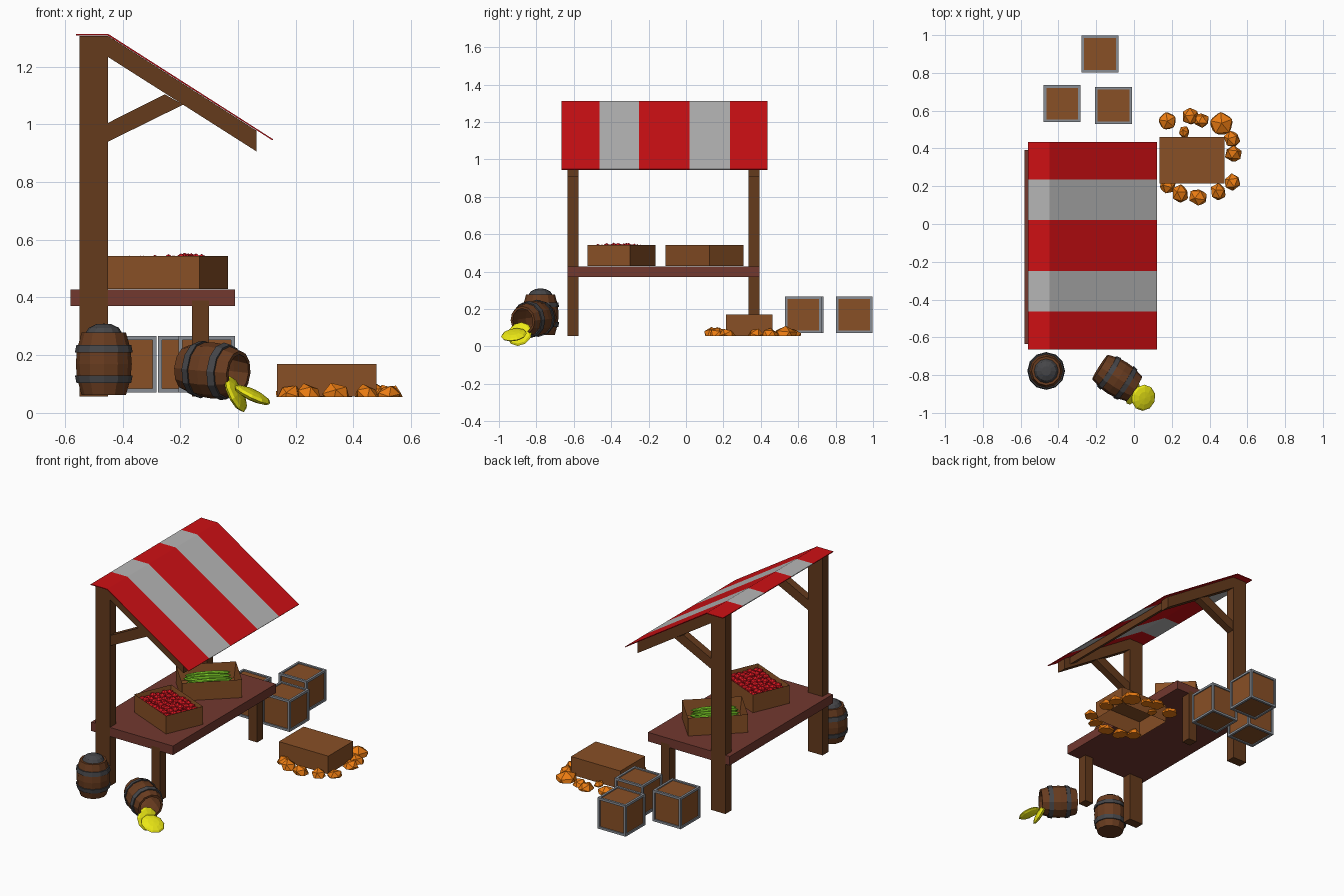
import bpy, bmesh, math, random
from mathutils import Vector, Matrix

if "Cube" in bpy.data.objects:
    bpy.data.objects.remove(bpy.data.objects["Cube"])

random.seed(4)


def mat(name, r, g, b):
    m = bpy.data.materials.new(name)
    m.diffuse_color = (r, g, b, 1)
    m.use_nodes = True
    m.node_tree.nodes["Principled BSDF"].inputs["Base Color"].default_value = m.diffuse_color
    return m


TIMBER = mat("timber", .13, .043, .012)
TABLE = mat("table_wood", .17, .04, .028)
CRATE = mat("crate_wood", .25, .08, .019)
BARREL = mat("barrel_wood", .14, .045, .014)
IRON = mat("iron", .06, .06, .065)
FRAME = mat("frame_grey", .25, .27, .3)
RED = mat("red_cloth", .62, .005, .007)
PALE = mat("pale_cloth", .47, .47, .47)
TOMATO = mat("tomato_red", .7, .008, .015)
GREEN = mat("green", .2, .6, .02)
ORANGE = mat("orange", .83, .2, .006)
YELLOW = mat("yellow", .86, .83, .008)


def finish(name, bm, material, matrix=Matrix()):
    bmesh.ops.recalc_face_normals(bm, faces=bm.faces)
    me = bpy.data.meshes.new(name)
    bm.to_mesh(me)
    bm.free()
    me.materials.append(material)
    ob = bpy.data.objects.new(name, me)
    ob.matrix_world = matrix
    bpy.context.collection.objects.link(ob)
    return ob


def add_box(bm, x0, x1, y0, y1, z0, z1):
    m = Matrix.Translation(((x0 + x1) / 2, (y0 + y1) / 2, (z0 + z1) / 2))
    bmesh.ops.create_cube(bm, size=1, matrix=m @ Matrix.Diagonal((x1 - x0, y1 - y0, z1 - z0, 1)))


def box(name, dims, material):
    bm = bmesh.new()
    add_box(bm, *dims)
    return finish(name, bm, material)


def prism(name, pts, y0, y1, material):
    """Extrude an (x, z) outline along y."""
    bm = bmesh.new()
    f = bm.faces.new([bm.verts.new((x, y0, z)) for x, z in pts])
    ext = bmesh.ops.extrude_face_region(bm, geom=[f])
    bmesh.ops.translate(bm, vec=(0, y1 - y0, 0),
                        verts=[v for v in ext["geom"] if isinstance(v, bmesh.types.BMVert)])
    return finish(name, bm, material)


def lathe(name, profile, material, matrix, sides=12):
    """Spin a closed (r, z) profile about z."""
    bm = bmesh.new()
    rings = []
    for r, z in profile:
        if r == 0:
            rings.append([bm.verts.new((0, 0, z))] * sides)
        else:
            rings.append([bm.verts.new((r * math.cos(2 * math.pi * i / sides),
                                        r * math.sin(2 * math.pi * i / sides), z)) for i in range(sides)])
    for a, b in zip(rings, rings[1:]):
        for i in range(sides):
            j = (i + 1) % sides
            bm.faces.new(list(dict.fromkeys((a[i], a[j], b[j], b[i]))))
    return finish(name, bm, material, matrix)


def aim(loc, axis):
    return Matrix.Translation(loc) @ Vector(axis).to_track_quat('Z', 'Y').to_matrix().to_4x4()


# posts, table legs, rafters and braces on both sides
for side, y0, y1 in (("left", -.634, -.575), ("right", .334, .393)):
    box(side + "_post", (-.55, -.45, y0, y1, .056, 1.306), TIMBER)
    box(side + "_table_leg", (-.16, -.10, y0, y1, .056, .39), TIMBER)
    prism(side + "_rafter", [(-.45, 1.306), (.064, .978), (.064, .906), (-.45, 1.233)], y0, y1, TIMBER)
    prism(side + "_brace", [(-.46, 1.0), (-.254, 1.104), (-.19, 1.068), (-.46, .935)],
          y0 + .005, y1 - .005, TIMBER)
prism("cross_beam", [(-.03, 1.036), (.02, 1.004), (.02, .955), (-.03, .987)], -.6, .36, TIMBER)
box("table_top", (-.58, -.01, -.634, .393, .37, .427), TABLE)

# striped awning
edges = [-.665, -.462, -.25, .02, .235, .435]
for i, (y0, y1) in enumerate(zip(edges, edges[1:])):
    prism("awning_stripe_%d" % (i + 1),
          [(-.562, 1.312), (-.448, 1.312), (.122, .948), (.12, .944), (-.45, 1.307), (-.562, 1.307)],
          y0, y1, PALE if i % 2 else RED)


# open produce crates
def open_crate(name, matrix, L=.345, W=.247, H=.114, t=.018):
    bm = bmesh.new()
    bmesh.ops.create_cube(bm, size=1, matrix=Matrix.Translation((0, 0, H / 2)) @ Matrix.Diagonal((L, W, H, 1)))
    top = max(bm.faces, key=lambda f: f.calc_center_median().z)
    bmesh.ops.inset_region(bm, faces=[top], thickness=t)
    bmesh.ops.translate(bm, verts=top.verts, vec=(0, 0, -H + t))
    return finish(name, bm, CRATE, matrix)


def placed(x, y, z, deg):
    return Matrix.Translation((x, y, z)) @ Matrix.Rotation(math.radians(deg), 4, 'Z')


red_m = placed(-.2425, -.345, .429, -23.4)
green_m = placed(-.271, .0985, .429, 43)
open_crate("tomato_crate", red_m)
open_crate("cucumber_crate", green_m)
open_crate("overturned_crate", Matrix.Translation((.307, .338, .17)) @ Matrix.Rotation(math.pi, 4, 'X'))

# tomatoes heaped in rows
bm = bmesh.new()
for i in range(9):
    for j in range(6):
        x, y = -.136 + i * .034, -.088 + j * .035
        z = .088 + .014 * max(0, 1 - math.hypot(x - .05, y) / .13) + random.uniform(-.006, .006)
        p = (x + random.uniform(-.006, .006), y + random.uniform(-.005, .005), z)
        bmesh.ops.create_icosphere(bm, subdivisions=1, radius=.023,
                                   matrix=Matrix.Translation(p) @ Matrix.Rotation(random.random() * 3, 4, 'Z'))
finish("tomatoes", bm, TOMATO, red_m)

# cucumbers lying lengthwise
bm = bmesh.new()
for layer, n in ((0, 6), (1, 5)):
    for j in range(n):
        m = (Matrix.Translation((random.uniform(-.012, .012), (j - (n - 1) / 2) * .034, .045 + .028 * layer))
             @ Matrix.Rotation(random.uniform(-.06, .06), 4, 'Z') @ Matrix.Rotation(math.pi / 2, 4, 'Y')
             @ Matrix.Diagonal((.017, .017, .135, 1)))
        bmesh.ops.create_uvsphere(bm, u_segments=8, v_segments=6, radius=1, matrix=m)
finish("cucumbers", bm, GREEN, green_m)

# spilled oranges, cut flat at the ground
bm = bmesh.new()
for x, y, r in [(.177, .545, .052), (.30, .57, .05), (.357, .55, .045), (.463, .53, .068), (.267, .487, .034),
                (.52, .45, .049), (.526, .37, .049), (.52, .222, .048), (.447, .17, .05), (.34, .143, .054),
                (.246, .16, .053), (.177, .206, .049)]:
    m = (Matrix.Translation((x, y, .056)) @ Matrix.Rotation(random.random() * 6, 4, 'Z')
         @ Matrix.Rotation(random.random(), 4, 'X') @ Matrix.Diagonal((r, r, r * .8, 1)))
    bmesh.ops.create_icosphere(bm, subdivisions=1, radius=1, matrix=m)
cut = bmesh.ops.bisect_plane(bm, geom=bm.verts[:] + bm.edges[:] + bm.faces[:], plane_co=(0, 0, .055),
                             plane_no=(0, 0, 1), clear_inner=True)
bmesh.ops.holes_fill(bm, edges=[e for e in bm.edges if e.is_boundary], sides=0)
finish("oranges", bm, ORANGE)

# closed crates with grey edge frames
for k, (cx, cy) in enumerate([(-.18, .90), (-.38, .637), (-.108, .627)], 1):
    s, t, cz = .098, .014, .169
    q = s - .007
    box("closed_crate_%d" % k, (cx - q, cx + q, cy - q, cy + q, cz - q, cz + q), CRATE)
    bm = bmesh.new()
    ends = ((-s, -s + t), (s - t, s))
    for a in ends:
        for b in ends:
            for axis in range(3):
                r = [a, b]
                r.insert(axis, (-s, s))
                add_box(bm, *r[0], *r[1], *r[2])
    finish("crate_frame_%d" % k, bm, FRAME, Matrix.Translation((cx, cy, cz)))


# barrels with iron hoops
def barrel(name, matrix):
    lathe(name, [(0, -.108), (.077, -.108), (.093, -.05), (.097, 0), (.093, .05), (.077, .108),
                 (.064, .108), (.078, .04), (.078, -.04), (.066, -.09), (0, -.09)], BARREL, matrix)
    for s, label in ((-1, "lower"), (1, "upper")):
        lathe(name + "_%s_hoop" % label, [(.088, s * .04), (.1, s * .04), (.095, s * .066),
                                          (.083, s * .066), (.088, s * .04)], IRON, matrix)


barrel("upright_barrel", Matrix.Translation((-.465, -.778, .17)))
barrel("tipped_barrel", aim((-.089, -.815, .147), (.84, -.54, -.08)))
lathe("barrel_contents", [(.07, .24), (.068, .27), (.052, .295), (.025, .308), (0, .309)],
      IRON, Matrix.Translation((-.465, -.778, 0)))

# yellow produce spilling from the tipped barrel
for name, loc, axis in (("hanging_yellow_spill", (-.008, -.89, .066), (.85, -.3, .42)),
                        ("fallen_yellow_spill", (.05, -.92, .062), (.42, -.15, .88))):
    bm = bmesh.new()
    bmesh.ops.create_uvsphere(bm, u_segments=10, v_segments=6, radius=1,
                              matrix=Matrix.Diagonal((.07, .07, .018, 1)))
    finish(name, bm, YELLOW, aim(loc, axis))
